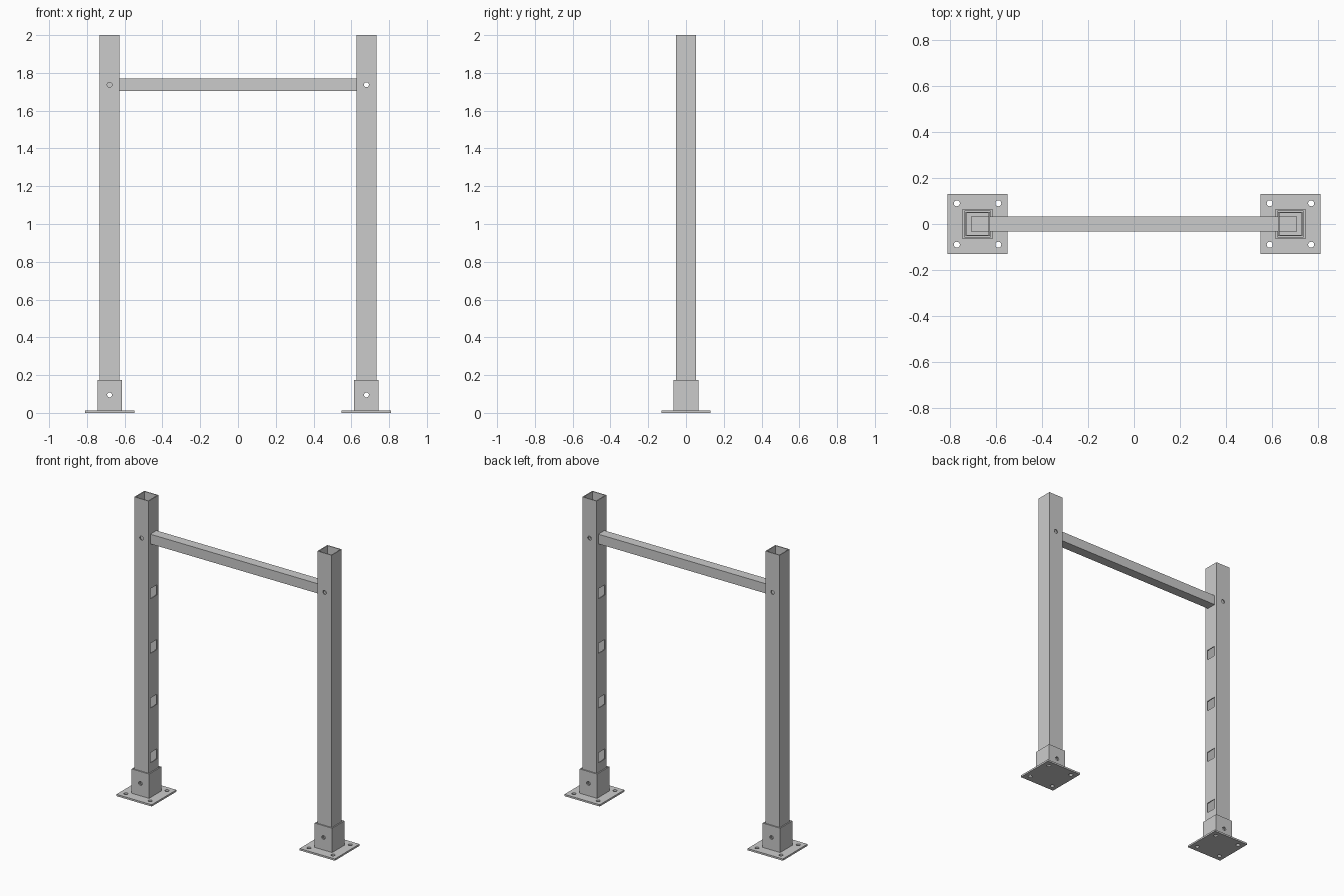
import bpy
from math import pi

if "Cube" in bpy.data.objects:
    bpy.data.objects.remove(bpy.data.objects["Cube"])

POST_X = 0.68                     # post centre
POST, WALL = 0.106, 0.006         # post width and tube wall
SLEEVE_H, PLATE_T = 0.175, 0.012
RAIL, RAIL_Z, STEP = 0.065, 1.737, 0.367
BOLT_Z = 0.095


def box(name, loc, size):
    bpy.ops.mesh.primitive_cube_add(size=1, location=loc)
    ob = bpy.context.object
    ob.name = name
    ob.scale = size
    bpy.ops.object.transform_apply(location=True, rotation=True, scale=True)
    return ob


def pin(loc, axis='Z', r=0.013, depth=0.3):
    rot = (pi / 2, 0, 0) if axis == 'Y' else (0, 0, 0)
    bpy.ops.mesh.primitive_cylinder_add(vertices=24, radius=r, depth=depth,
                                        location=loc, rotation=rot)
    ob = bpy.context.object
    ob.name = "hole_cutter"
    bpy.ops.object.transform_apply(location=True, rotation=True, scale=True)
    return ob


def cut(ob, cutters):
    # subtract each cutter in turn, then discard it
    bpy.context.view_layer.objects.active = ob
    for c in cutters:
        c.hide_render = True
        m = ob.modifiers.new("cut", 'BOOLEAN')
        m.operation, m.solver, m.object = 'DIFFERENCE', 'EXACT', c
        bpy.ops.object.modifier_apply(modifier=m.name)
        bpy.data.objects.remove(c, do_unlink=True)


for side, s in (("left", -1), ("right", 1)):
    x = s * POST_X

    # base plate with four anchor holes
    plate = box(side + "_base_plate", (x, 0, PLATE_T / 2), (0.262, 0.262, PLATE_T))
    cut(plate, [pin((x + i * 0.09, j * 0.09, 0)) for i in (-1, 1) for j in (-1, 1)])

    # socket sleeve, open at the top, with a cross bolt hole
    mid = (PLATE_T + SLEEVE_H) / 2
    sleeve = box(side + "_sleeve", (x, 0, mid), (0.13, 0.13, SLEEVE_H - PLATE_T))
    cut(sleeve, [box("cutter", (x, 0, mid), (0.114, 0.114, 1)),
                 pin((x, 0, BOLT_Z), 'Y')])

    # hollow post with square rail slots on its inner face
    mid = (PLATE_T + 2) / 2
    post = box(side + "_post", (x, 0, mid), (POST, POST, 2 - PLATE_T))
    inner = POST - 2 * WALL
    cutters = [box("cutter", (x, 0, mid), (inner, inner, 3))]
    cutters += [pin((x, 0, z), 'Y') for z in (BOLT_Z, RAIL_Z)]
    cutters += [box("cutter", (x - s * POST / 2, 0, RAIL_Z - i * STEP),
                    (0.04, 0.068, 0.068)) for i in range(5)]
    cut(post, cutters)

# cross rail, a square tube reaching into both posts
rail = box("cross_rail", (0, 0, RAIL_Z), (1.416, RAIL, RAIL))
cut(rail, [box("cutter", (0, 0, RAIL_Z), (2, RAIL - 2 * WALL, RAIL - 2 * WALL)),
           pin((POST_X, 0, RAIL_Z), 'Y')])
